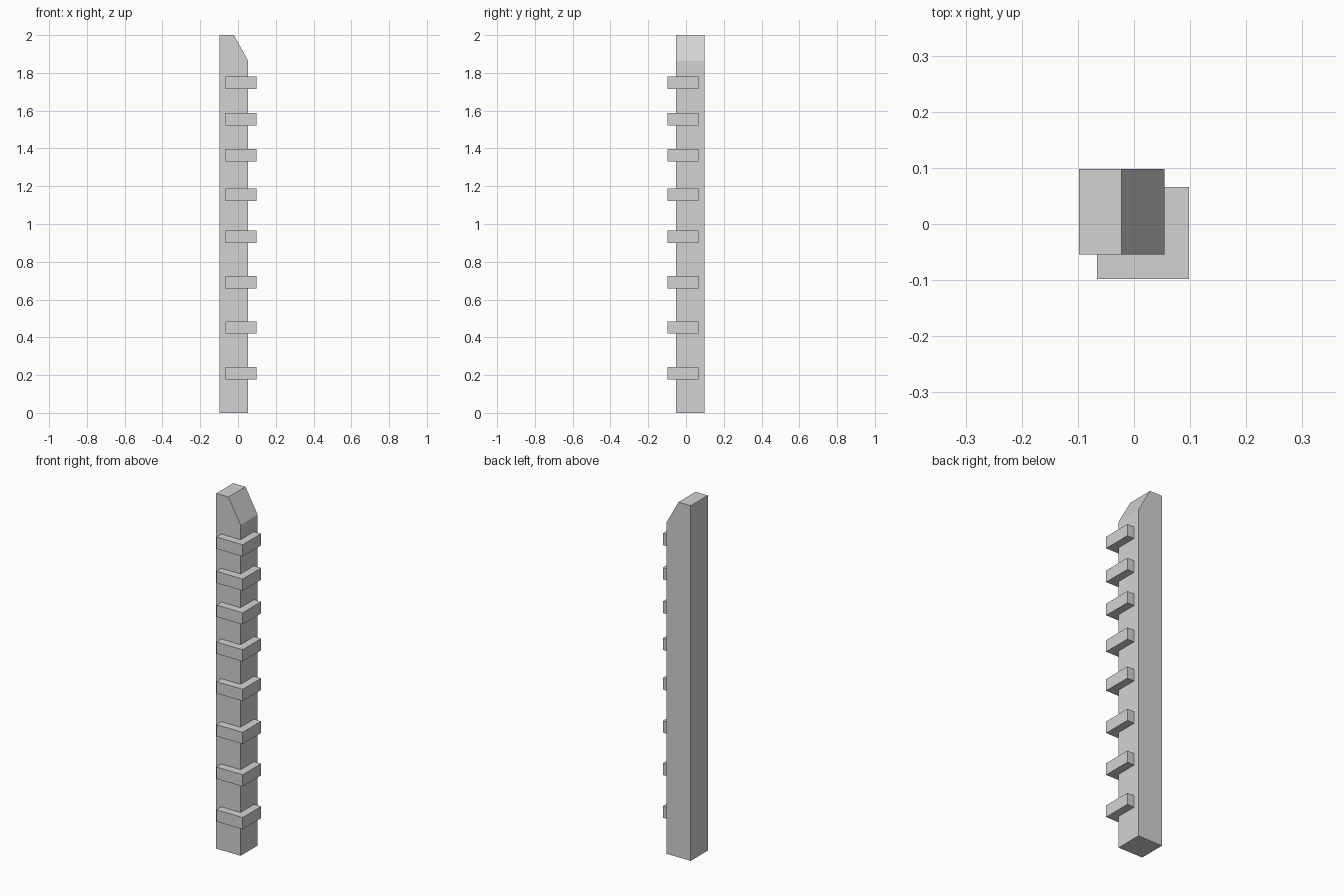
import bpy
import bmesh

default_cube = bpy.data.objects.get("Cube")
if default_cube:
    bpy.data.objects.remove(default_cube, do_unlink=True)

# Single grey material
grey = bpy.data.materials.new("light_grey")
grey.use_nodes = True
colour = (0.65, 0.65, 0.65, 1)
grey.diffuse_color = colour
grey.node_tree.nodes["Principled BSDF"].inputs["Base Color"].default_value = colour


def prism(name, profile, y_front, y_back):
    """Extrude an x-z profile from y_front to y_back."""
    bm = bmesh.new()
    face = bm.faces.new([bm.verts.new((x, y_front, z)) for x, z in profile])
    extruded = bmesh.ops.extrude_face_region(bm, geom=[face])["geom"]
    verts = [g for g in extruded if isinstance(g, bmesh.types.BMVert)]
    bmesh.ops.translate(bm, verts=verts, vec=(0, y_back - y_front, 0))
    bmesh.ops.recalc_face_normals(bm, faces=bm.faces)
    mesh = bpy.data.meshes.new(name)
    bm.to_mesh(mesh)
    bm.free()
    mesh.materials.append(grey)
    obj = bpy.data.objects.new(name, mesh)
    bpy.context.collection.objects.link(obj)
    return obj


# Square post with a slanted top on its left side
left, right = 0.054, -0.098
prism("post",
      [(right, 0), (left, 0), (left, 1.863), (-0.022, 2), (right, 2)],
      -0.054, 0.098)

# Blocks wrapped over the front left corner
half = 0.033
for i, z in enumerate((0.211, 0.452, 0.691, 0.933, 1.156, 1.364, 1.554, 1.747)):
    prism(f"corner_block_{i + 1}",
          [(-0.066, z - half), (0.098, z - half), (0.098, z + half), (-0.066, z + half)],
          -0.098, 0.066)
